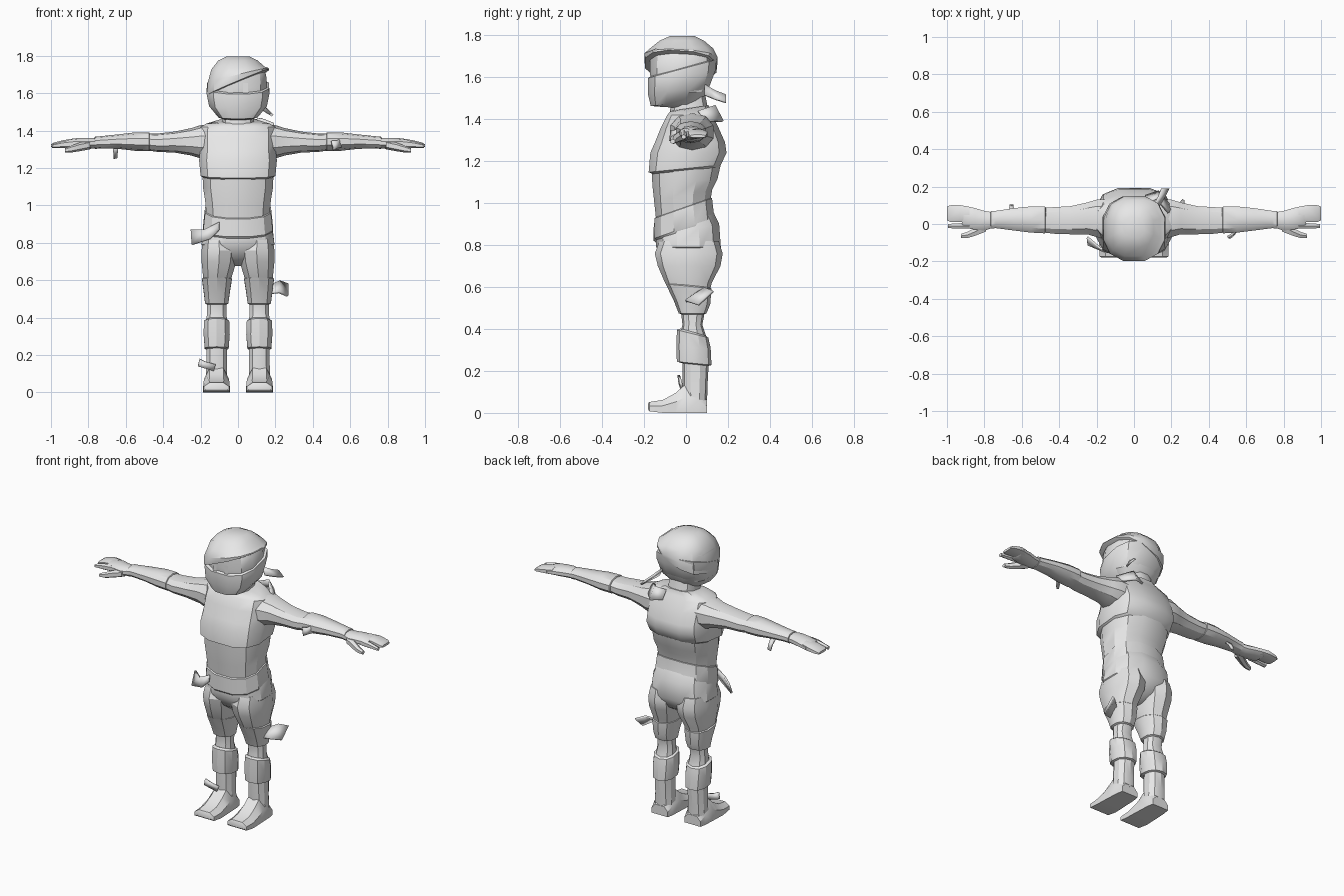
import bpy, bmesh, math
from mathutils import Vector

cloth = bpy.data.materials.new("wrap grey")
cloth.diffuse_color = (0.8, 0.8, 0.8, 1)


def add_mesh(name, verts, faces):
    me = bpy.data.meshes.new(name)
    me.from_pydata(verts, [], faces)
    bm = bmesh.new()
    bm.from_mesh(me)
    bmesh.ops.recalc_face_normals(bm, faces=bm.faces)
    bm.to_mesh(me)
    bm.free()
    me.materials.append(cloth)
    ob = bpy.data.objects.new(name, me)
    bpy.context.collection.objects.link(ob)
    return ob


def skin(name, rings):
    """Join equal-sized rings of points into a closed tube."""
    n = len(rings[0])
    faces = [(r * n + i, r * n + (i + 1) % n, (r + 1) * n + (i + 1) % n, (r + 1) * n + i)
             for r in range(len(rings) - 1) for i in range(n)]
    last = (len(rings) - 1) * n
    faces += [tuple(range(n)), tuple(range(last, last + n))]
    return add_mesh(name, [p for r in rings for p in r], faces)


def section(n, power):
    """Rounded-box outline reaching -1..1, with a flat side facing each axis."""
    pts = []
    for i in range(n):
        a = (i + 0.5) * 2 * math.pi / n
        c, s = math.cos(a), math.sin(a)
        pts.append((math.copysign(abs(c) ** (2 / power), c), math.copysign(abs(s) ** (2 / power), s)))
    m = max(p[0] for p in pts)
    return [(u / m, v / m) for u, v in pts]


def upright(name, rows, n=12, power=2.5):
    """rows: z, x low, x high, y front, y back, rise per y, rise per x."""
    rings = []
    for z, x0, x1, y0, y1, ty, tx in rows:
        ring = []
        for u, v in section(n, power):
            x, y = (x0 + x1) / 2 + u * (x1 - x0) / 2, (y0 + y1) / 2 + v * (y1 - y0) / 2
            ring.append((x, y, z + ty * y + tx * x))
        rings.append(ring)
    return skin(name, rings)


def sideways(name, rows, side, n=10, power=2.2):
    """rows: x, y low, y high, z low, z high."""
    return skin(name, [[(side * x, (y0 + y1) / 2 + u * (y1 - y0) / 2, (z0 + z1) / 2 + v * (z1 - z0) / 2)
                        for u, v in section(n, power)] for x, y0, y1, z0, z1 in rows])


def sym(z, hx, y0, y1, ty=0, tx=0):
    return (z, -hx, hx, y0, y1, ty, tx)


def strip(name, pairs):
    """Loose end of cloth made from pairs of edge points."""
    k = len(pairs)
    ob = add_mesh(name, [p for pr in pairs for p in pr],
                  [(2 * i, 2 * i + 1, 2 * i + 3, 2 * i + 2) for i in range(k - 1)])
    mod = ob.modifiers.new("thickness", "SOLIDIFY")
    mod.thickness = 0.012
    mod.offset = 0


# Torso: pelvis, belt, belly and chest wraps with small lips between them
upright("pelvis", [sym(0.675, 0.03, -0.04, 0.06), sym(0.72, 0.13, -0.10, 0.13),
                   sym(0.79, 0.195, -0.142, 0.166), sym(0.87, 0.185, -0.142, 0.158, 0.2),
                   sym(0.92, 0.17, -0.135, 0.13, 0.3)])
upright("belt_wrap", [sym(0.87, 0.180, -0.140, 0.140, 0.35), sym(0.885, 0.186, -0.15, 0.135, 0.35),
                      sym(0.98, 0.176, -0.150, 0.124, 0.35), sym(0.985, 0.165, -0.14, 0.115, 0.35)])
upright("belly_wrap", [sym(0.94, 0.166, -0.14, 0.11, 0.3), sym(1.04, 0.176, -0.152, 0.125, 0.2),
                       sym(1.10, 0.187, -0.16, 0.15, 0.1), sym(1.18, 0.19, -0.165, 0.165)])
upright("chest", [sym(1.155, 0.185, -0.16, 0.155, 0.1), sym(1.165, 0.2, -0.178, 0.166, 0.1),
                  sym(1.24, 0.208, -0.170, 0.193), sym(1.29, 0.203, -0.148, 0.186),
                  sym(1.36, 0.203, -0.12, 0.155), sym(1.42, 0.20, -0.09, 0.125),
                  sym(1.437, 0.17, -0.075, 0.115), sym(1.45, 0.10, -0.07, 0.11, 0.15)], power=2.9)
upright("neck", [sym(1.40, 0.09, -0.08, 0.12), sym(1.45, 0.085, -0.075, 0.105),
                 sym(1.55, 0.08, -0.07, 0.085)])

# Head: inner face, lower mask wrap and tilted upper cap wrap
upright("face", [sym(1.47, 0.09, -0.13, 0.05), sym(1.53, 0.145, -0.165, 0.105),
                 sym(1.63, 0.156, -0.172, 0.13), sym(1.70, 0.150, -0.170, 0.135),
                 sym(1.75, 0.12, -0.13, 0.10)])
upright("mask_wrap", [sym(1.452, 0.065, -0.135, 0.0, -0.06), sym(1.48, 0.105, -0.168, 0.055, 0.1),
                      sym(1.54, 0.155, -0.182, 0.11, 0.1), sym(1.61, 0.168, -0.181, 0.14, 0.15),
                      sym(1.645, 0.165, -0.182, 0.145, 0.27), sym(1.65, 0.152, -0.17, 0.13, 0.27)],
        power=2.6)
upright("cap_wrap", [sym(1.65, 0.150, -0.165, 0.13, -0.06, 0.42), sym(1.655, 0.166, -0.195, 0.145, -0.06, 0.42),
                     sym(1.69, 0.163, -0.198, 0.15, -0.05, 0.25), sym(1.735, 0.142, -0.172, 0.13, 0, 0.05),
                     sym(1.775, 0.105, -0.125, 0.085), sym(1.797, 0.06, -0.075, 0.04)])
for x, name in ((-0.04, "right_eye"), (0.04, "left_eye")):
    strip_y = -0.176
    top = 1.655 if x > 0 else 1.64
    add_mesh(name, [(x - 0.013, strip_y, 1.595), (x + 0.013, strip_y, 1.595),
                    (x + 0.013, strip_y, top), (x - 0.013, strip_y, top)], [(0, 1, 2, 3)])

# Limbs, built once per side
FOOT = [(-1, 0), (-1, 0.55), (-0.55, 1), (0.55, 1), (1, 0.55), (1, 0)]
for side, tag in ((-1, "right_"), (1, "left_")):
    sideways(tag + "arm", [(0.15, -0.08, 0.13, 1.25, 1.425), (0.20, -0.07, 0.13, 1.255, 1.425),
                           (0.25, -0.055, 0.115, 1.27, 1.41), (0.34, -0.055, 0.095, 1.285, 1.392),
                           (0.43, -0.052, 0.09, 1.288, 1.382), (0.50, -0.043, 0.085, 1.298, 1.382)], side)
    sideways(tag + "forearm_wrap", [(0.47, -0.043, 0.085, 1.298, 1.378), (0.475, -0.05, 0.093, 1.292, 1.388),
                                    (0.55, -0.046, 0.094, 1.294, 1.388), (0.64, -0.035, 0.085, 1.304, 1.378),
                                    (0.74, -0.022, 0.07, 1.306, 1.368), (0.765, -0.025, 0.07, 1.303, 1.366),
                                    (0.768, -0.01, 0.055, 1.31, 1.358)], side)
    sideways(tag + "palm", [(0.74, -0.015, 0.06, 1.308, 1.36), (0.80, -0.035, 0.07, 1.303, 1.36),
                            (0.85, -0.03, 0.085, 1.305, 1.360), (0.91, -0.02, 0.098, 1.308, 1.352),
                            (0.92, -0.01, 0.09, 1.315, 1.345)], side)
    sideways(tag + "fingers", [(0.88, 0.01, 0.088, 1.31, 1.355), (0.93, 0.01, 0.102, 1.312, 1.35),
                               (0.985, 0.012, 0.10, 1.31, 1.336), (1.0, 0.02, 0.092, 1.312, 1.326)], side, 8, 3)
    sideways(tag + "front_finger", [(0.88, -0.025, 0.005, 1.31, 1.348), (0.94, -0.024, 0.004, 1.308, 1.34),
                                    (0.995, -0.022, 0.0, 1.307, 1.325)], side, 6)
    sideways(tag + "thumb", [(0.79, -0.04, 0.02, 1.303, 1.345), (0.85, -0.063, -0.02, 1.292, 1.332),
                             (0.89, -0.075, -0.042, 1.285, 1.318), (0.925, -0.074, -0.053, 1.284, 1.304)], side, 6)

    def leg_rows(rows):
        return [(z, min(side * a, side * b), max(side * a, side * b), y0, y1, t, 0)
                for z, a, b, y0, y1, t in rows]

    upright(tag + "thigh", leg_rows([(0.82, 0.02, 0.185, -0.12, 0.15, 0), (0.76, 0.004, 0.195, -0.142, 0.168, 0),
                                     (0.70, 0.008, 0.195, -0.128, 0.158, 0), (0.62, 0.033, 0.187, -0.095, 0.118, 0),
                                     (0.56, 0.042, 0.18, -0.06, 0.105, 0)]), 10, 2.3)
    upright(tag + "knee_wrap", leg_rows([(0.615, 0.04, 0.18, -0.08, 0.105, -0.1), (0.605, 0.033, 0.192, -0.092, 0.117, -0.1),
                                         (0.53, 0.045, 0.182, -0.055, 0.112, -0.1), (0.475, 0.052, 0.176, -0.032, 0.095, 0),
                                         (0.47, 0.062, 0.165, -0.02, 0.085, 0), (0.42, 0.062, 0.166, -0.015, 0.076, 0),
                                         (0.36, 0.055, 0.172, -0.03, 0.095, 0)]), 10, 2.3)
    upright(tag + "shin_wrap", leg_rows([(0.395, 0.06, 0.168, -0.025, 0.085, -0.25), (0.385, 0.047, 0.182, -0.04, 0.103, -0.25),
                                         (0.31, 0.044, 0.184, -0.043, 0.114, 0), (0.24, 0.05, 0.178, -0.04, 0.118, -0.1),
                                         (0.235, 0.06, 0.168, -0.015, 0.105, -0.1), (0.13, 0.06, 0.17, -0.014, 0.10, 0),
                                         (0.05, 0.055, 0.175, -0.01, 0.098, 0)]), 10, 2.3)
    # Feet: flat soles lofted from heel to toe
    skin(tag + "foot", [[(side * (0.115 + u * w), y, z0 + v * (z1 - z0)) for u, v in FOOT]
                        for y, w, z0, z1 in ((0.10, 0.056, 0, 0.06), (0.06, 0.064, 0, 0.11), (-0.01, 0.067, 0, 0.13),
                                             (-0.05, 0.069, 0, 0.095), (-0.11, 0.071, 0, 0.062),
                                             (-0.175, 0.068, 0.008, 0.052), (-0.18, 0.055, 0.016, 0.045))])

# Loose cloth ends
strip("head_cloth_end", [((0.10, 0.09, 1.565), (0.13, 0.09, 1.515)), ((0.13, 0.14, 1.535), (0.16, 0.14, 1.495)),
                         ((0.15, 0.19, 1.515), (0.185, 0.19, 1.48))])
strip("hip_cloth_end", [((-0.10, -0.145, 0.91), (-0.10, -0.15, 0.87)), ((-0.18, -0.13, 0.87), (-0.15, -0.15, 0.82)),
                        ((-0.25, -0.07, 0.87), (-0.245, -0.11, 0.79)), ])
strip("knee_cloth_end", [((0.17, 0.05, 0.57), (0.17, 0.0, 0.53)), ((0.22, 0.09, 0.595), (0.22, 0.0, 0.535)),
                         ((0.265, 0.13, 0.58), (0.265, 0.06, 0.515))])
strip("ankle_cloth_end", [((-0.12, -0.025, 0.15), (-0.13, -0.02, 0.115)), ((-0.175, -0.03, 0.165), (-0.165, -0.025, 0.125)),
                          ((-0.205, -0.035, 0.18), (-0.215, -0.03, 0.14))])
strip("right_arm_cloth_end", [((-0.64, 0.06, 1.31), (-0.67, 0.06, 1.31)), ((-0.643, 0.085, 1.285), (-0.667, 0.085, 1.285)),
                              ((-0.645, 0.10, 1.255), (-0.665, 0.10, 1.25))])
strip("left_arm_cloth_end", [((0.55, -0.03, 1.36), (0.55, -0.035, 1.31)), ((0.525, -0.055, 1.345), (0.53, -0.06, 1.305)),
                             ((0.50, -0.07, 1.345), (0.51, -0.075, 1.295))])

# Collar flap standing up behind the left shoulder
strip("collar_flap", [((0.06, 0.11, 1.45), (0.06, 0.15, 1.40)), ((0.12, 0.135, 1.465), (0.13, 0.175, 1.39)),
                      ((0.185, 0.06, 1.44), (0.2, 0.09, 1.39))])

# Smooth shading that keeps the cloth edges crisp
for ob in bpy.context.scene.objects:
    ob.select_set(True)
    bpy.context.view_layer.objects.active = ob
bpy.ops.object.shade_smooth_by_angle(angle=math.radians(32))
